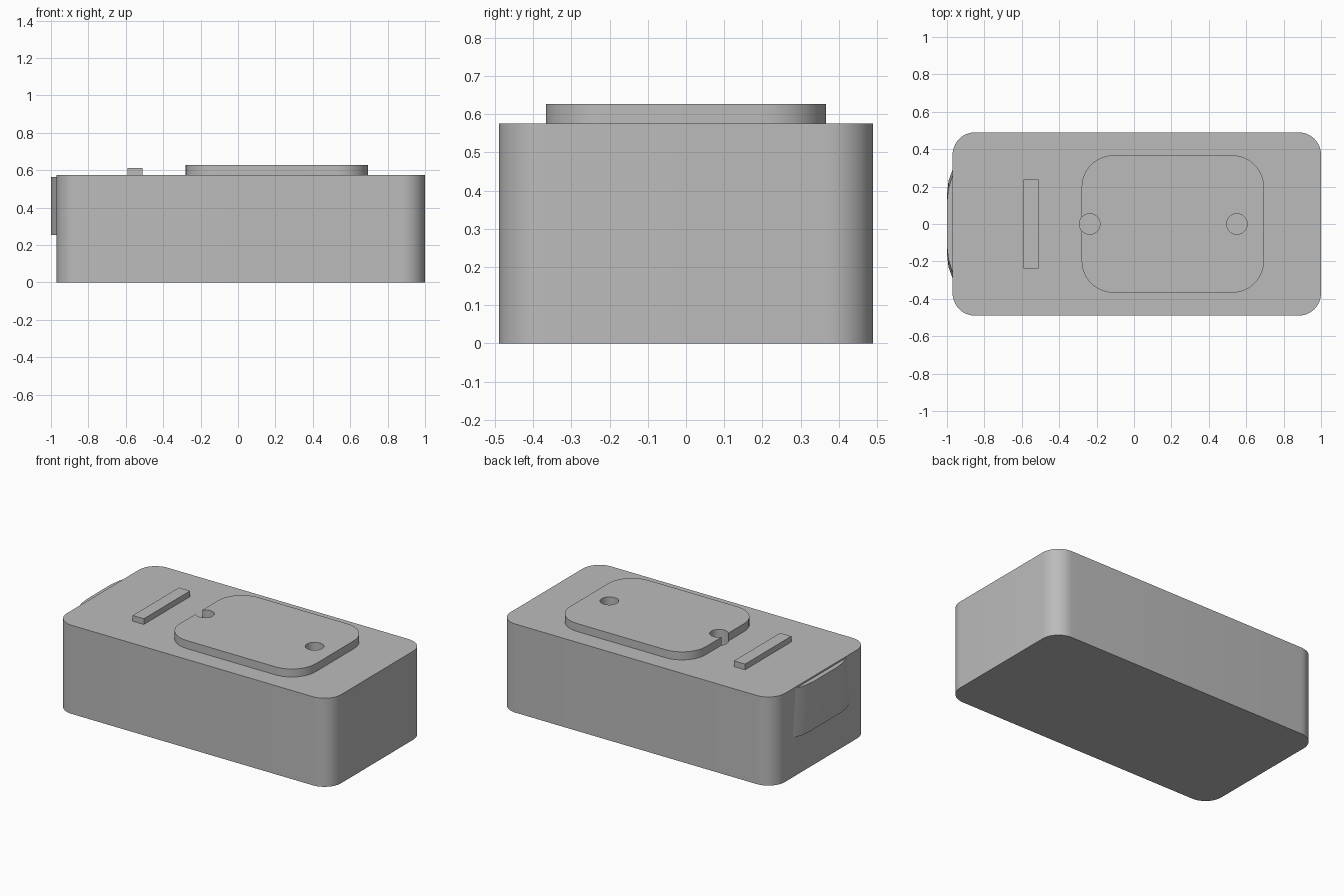
import bpy, bmesh
from math import radians, sin, cos, pi

cube = bpy.data.objects.get("Cube")
if cube:
    bpy.data.objects.remove(cube, do_unlink=True)

grey = bpy.data.materials.new("plain grey")
grey.use_nodes = True
grey.diffuse_color = (0.5, 0.5, 0.5, 1)
grey.node_tree.nodes["Principled BSDF"].inputs["Base Color"].default_value = grey.diffuse_color


def loft(name, low, high):
    """Solid between two matching outlines of 3D points."""
    bm = bmesh.new()
    a = [bm.verts.new(p) for p in low]
    b = [bm.verts.new(p) for p in high]
    bm.faces.new(a)
    bm.faces.new(b)
    for i in range(len(a)):
        j = (i + 1) % len(a)
        bm.faces.new((a[i], a[j], b[j], b[i]))
    bmesh.ops.recalc_face_normals(bm, faces=bm.faces)
    mesh = bpy.data.meshes.new(name)
    bm.to_mesh(mesh)
    bm.free()
    mesh.materials.append(grey)
    obj = bpy.data.objects.new(name, mesh)
    bpy.context.collection.objects.link(obj)
    return obj


def slab(name, x0, x1, y0, y1, z0, z1, r=0.0, steps=12):
    """Upright block with rounded vertical corners."""
    corners = [(x1 - r, y1 - r), (x0 + r, y1 - r), (x0 + r, y0 + r), (x1 - r, y0 + r)]
    n = steps if r else 0
    ring = []
    for k, (cx, cy) in enumerate(corners):
        for i in range(n + 1):
            t = pi / 2 * (k + (i / n if n else 0))
            ring.append((cx + r * cos(t), cy + r * sin(t)))
    return loft(name, [(x, y, z0) for x, y in ring], [(x, y, z1) for x, y in ring])


def drill(obj, cutter):
    mod = obj.modifiers.new("hole", "BOOLEAN")
    mod.operation = "DIFFERENCE"
    mod.solver = "EXACT"
    mod.object = cutter


def smooth(obj):
    bpy.ops.object.select_all(action="DESELECT")
    obj.select_set(True)
    bpy.context.view_layer.objects.active = obj
    bpy.ops.object.shade_smooth_by_angle(angle=radians(30))


# Main block, raised plate and bar
body = slab("body", -0.97, 1.0, -0.49, 0.49, 0, 0.575, r=0.12)
plate = slab("raised_plate", -0.28, 0.695, -0.367, 0.367, 0.575, 0.627, r=0.17)
slab("raised_bar", -0.59, -0.51, -0.237, 0.237, 0.57, 0.612)

# Bulging pad on the right end, a little narrower at its top
def pad_outline(base, tip, z):
    return [(-0.96, base, z), (-0.97, base, z), (-0.992, tip + 0.05, z), (-1.0, tip - 0.02, z),
            (-1.0, 0.02 - tip, z), (-0.992, -tip - 0.05, z), (-0.97, -base, z), (-0.96, -base, z)]

pad = loft("end_pad", pad_outline(0.29, 0.18, 0.255), pad_outline(0.26, 0.14, 0.565))

# Two round holes, one breaking through the plate's edge
for side, x in (("right", -0.237), ("left", 0.55)):
    r = 0.055
    cutter = slab(side + "_hole_cutter", x - r, x + r, -r, r, 0.48, 0.7, r=r * 0.999)
    cutter.hide_render = True
    cutter.hide_set(True)
    drill(plate, cutter)
    drill(body, cutter)

for obj in (body, plate, pad):
    smooth(obj)
